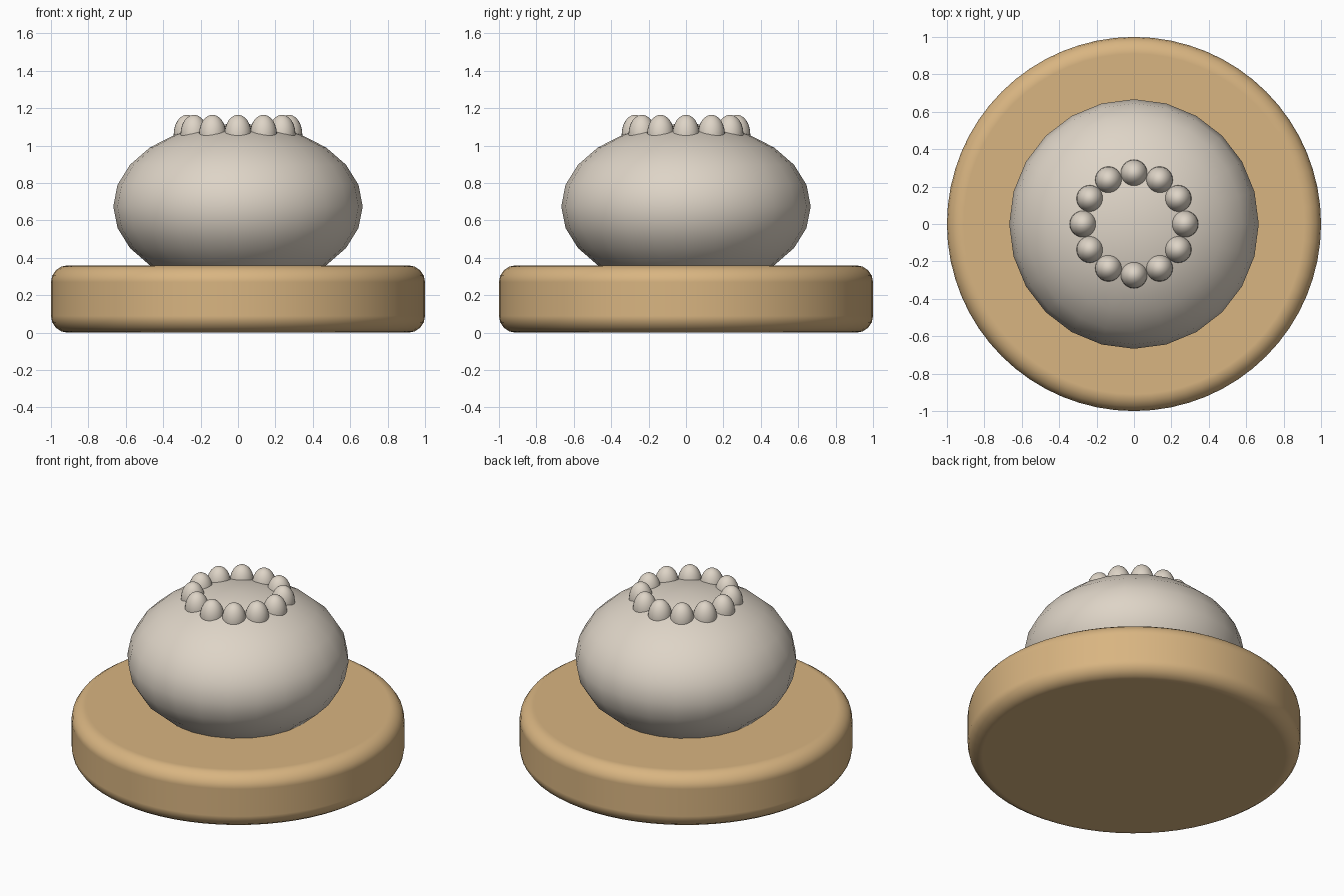
import bpy
import math

cube = bpy.data.objects.get("Cube")
if cube:
    bpy.data.objects.remove(cube, do_unlink=True)


def material(name, color):
    mat = bpy.data.materials.new(name)
    mat.use_nodes = True
    mat.diffuse_color = color
    mat.node_tree.nodes["Principled BSDF"].inputs["Base Color"].default_value = color
    return mat


def finish(name, mat):
    obj = bpy.context.object
    obj.name = name
    obj.data.materials.append(mat)
    bpy.ops.object.shade_smooth()
    return obj


def ellipsoid(name, mat, location, radius, height, segments, rings):
    bpy.ops.mesh.primitive_uv_sphere_add(
        segments=segments, ring_count=rings, radius=1, location=location)
    bpy.context.object.scale = (radius, radius, height)
    return finish(name, mat)


wood = material("tan wood", (0.69, 0.46, 0.22, 1))
stone = material("pale stone", (0.73, 0.66, 0.57, 1))

# Round base with softened rims
BASE_HEIGHT = 0.36
bpy.ops.mesh.primitive_cylinder_add(
    vertices=64, radius=1, depth=BASE_HEIGHT, location=(0, 0, BASE_HEIGHT / 2))
base = finish("round_base", wood)
bevel = base.modifiers.new("soft_rim", "BEVEL")
bevel.width = 0.09
bevel.segments = 4
bevel.limit_method = "ANGLE"
bevel.harden_normals = True

# Squashed body, sunk into the base
ellipsoid("body", stone, (0, 0, 0.675), 0.667, 0.445, 24, 12)

# Crown of egg-shaped beads
BEADS = 12
for i in range(BEADS):
    a = math.tau * i / BEADS
    place = (0.272 * math.cos(a), 0.272 * math.sin(a), 1.06)
    ellipsoid(f"crown_bead_{i + 1}", stone, place, 0.072, 0.105, 24, 12)
